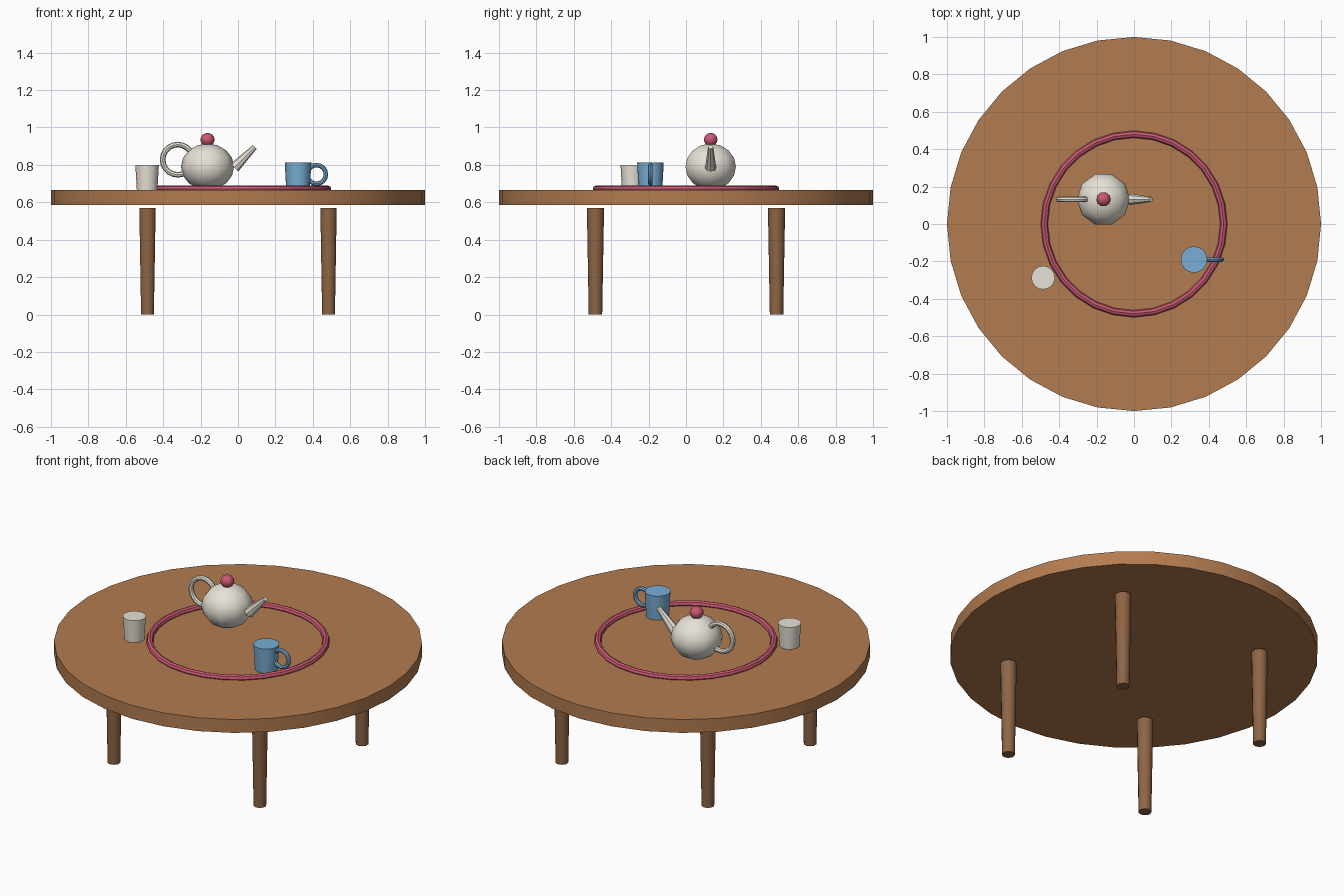
import bpy, math
from math import cos, sin, pi
from mathutils import Vector, Matrix

if "Cube" in bpy.data.objects:
    bpy.data.objects.remove(bpy.data.objects["Cube"])


def material(name, r, g, b):
    m = bpy.data.materials.new(name)
    m.diffuse_color = (r, g, b, 1)
    m.use_nodes = True
    m.node_tree.nodes["Principled BSDF"].inputs["Base Color"].default_value = m.diffuse_color
    return m


wood = material("wood", 0.45, 0.20, 0.08, )
dark_wood = material("leg_wood", 0.27, 0.13, 0.06)
china = material("china", 0.80, 0.76, 0.68)
pink = material("pink", 0.58, 0.10, 0.17)
blue = material("blue", 0.19, 0.42, 0.66)


def make(name, verts, faces, mat, matrix, smooth):
    me = bpy.data.meshes.new(name)
    me.from_pydata(verts, [], faces)
    me.transform(matrix)
    me.materials.append(mat)
    ob = bpy.data.objects.new(name, me)
    bpy.context.collection.objects.link(ob)
    if smooth:
        bpy.context.view_layer.objects.active = ob
        bpy.ops.object.select_all(action='DESELECT')
        ob.select_set(True)
        bpy.ops.object.shade_smooth_by_angle(angle=math.radians(40))
    return ob


def lathe(name, profile, sides, mat, matrix, phase=0.0, smooth=True):
    """Spin a bottom-to-top (radius, z) profile and cap both ends."""
    verts, n = [], len(profile)
    for r, z in profile:
        for i in range(sides):
            a = phase + 2 * pi * i / sides
            verts.append((r * cos(a), r * sin(a), z))
    faces = [(k * sides + i, k * sides + (i + 1) % sides,
              (k + 1) * sides + (i + 1) % sides, (k + 1) * sides + i)
             for k in range(n - 1) for i in range(sides)]
    faces.append(tuple(reversed(range(sides))))
    faces.append(tuple(range((n - 1) * sides, n * sides)))
    return make(name, verts, faces, mat, matrix, smooth)


def ball(name, loc, rxy, rz, sides, rings, mat):
    prof = []
    for k in range(rings + 1):
        a = -pi / 2 + pi * k / rings
        prof.append((max(rxy * cos(a), 0.0005), rz * sin(a)))
    return lathe(name, prof, sides, mat, Matrix.Translation(loc))


def torus(name, loc, major, minor, seg, tube, mat, upright=False):
    verts = []
    for i in range(seg):
        a = 2 * pi * i / seg
        for j in range(tube):
            b = 2 * pi * j / tube
            r = major + minor * cos(b)
            verts.append((r * cos(a), r * sin(a), minor * sin(b)))
    faces = [(i * tube + j, (i + 1) % seg * tube + j,
              (i + 1) % seg * tube + (j + 1) % tube, i * tube + (j + 1) % tube)
             for i in range(seg) for j in range(tube)]
    m = Matrix.Translation(loc)
    if upright:
        m = m @ Matrix.Rotation(pi / 2, 4, 'X')
    return make(name, verts, faces, mat, m, True)


T = Matrix.Translation

# table
lathe("table_top", [(1, 0.585), (1, 0.665)], 32, wood, Matrix())
for side, x in (("left", -0.484), ("right", 0.484)):
    for end, y in (("front", -0.484), ("back", 0.484)):
        lathe(f"{end}_{side}_leg", [(0.036, 0), (0.046, 0.57)], 10,
              dark_wood, T((x, y, 0)), pi / 2)

# decorative ring on the table
torus("table_ring", (0, 0, 0.671), 0.48, 0.019, 28, 8, pink)

# teapot
ball("teapot_body", (-0.163, 0.132, 0.79), 0.142, 0.124, 10, 8, china)
ball("teapot_knob", (-0.163, 0.132, 0.935), 0.038, 0.036, 10, 8, pink)
torus("teapot_handle", (-0.322, 0.132, 0.828), 0.081, 0.015, 20, 8, china, True)
base, tip = Vector((-0.02, 0.132, 0.785)), Vector((0.09, 0.132, 0.896))
axis = tip - base
lathe("teapot_spout", [(0.03, 0), (0.014, axis.length)], 8, china,
      T(base) @ axis.to_track_quat('Z', 'Y').to_matrix().to_4x4())

# cup and mug
lathe("cup", [(0.055, 0.665), (0.063, 0.80)], 16, china, T((-0.486, -0.287, 0)))
lathe("mug", [(0.063, 0.665), (0.071, 0.812)], 16, blue, T((0.321, -0.19, 0)))
torus("mug_handle", (0.42, -0.19, 0.749), 0.05, 0.012, 16, 8, blue, True)
